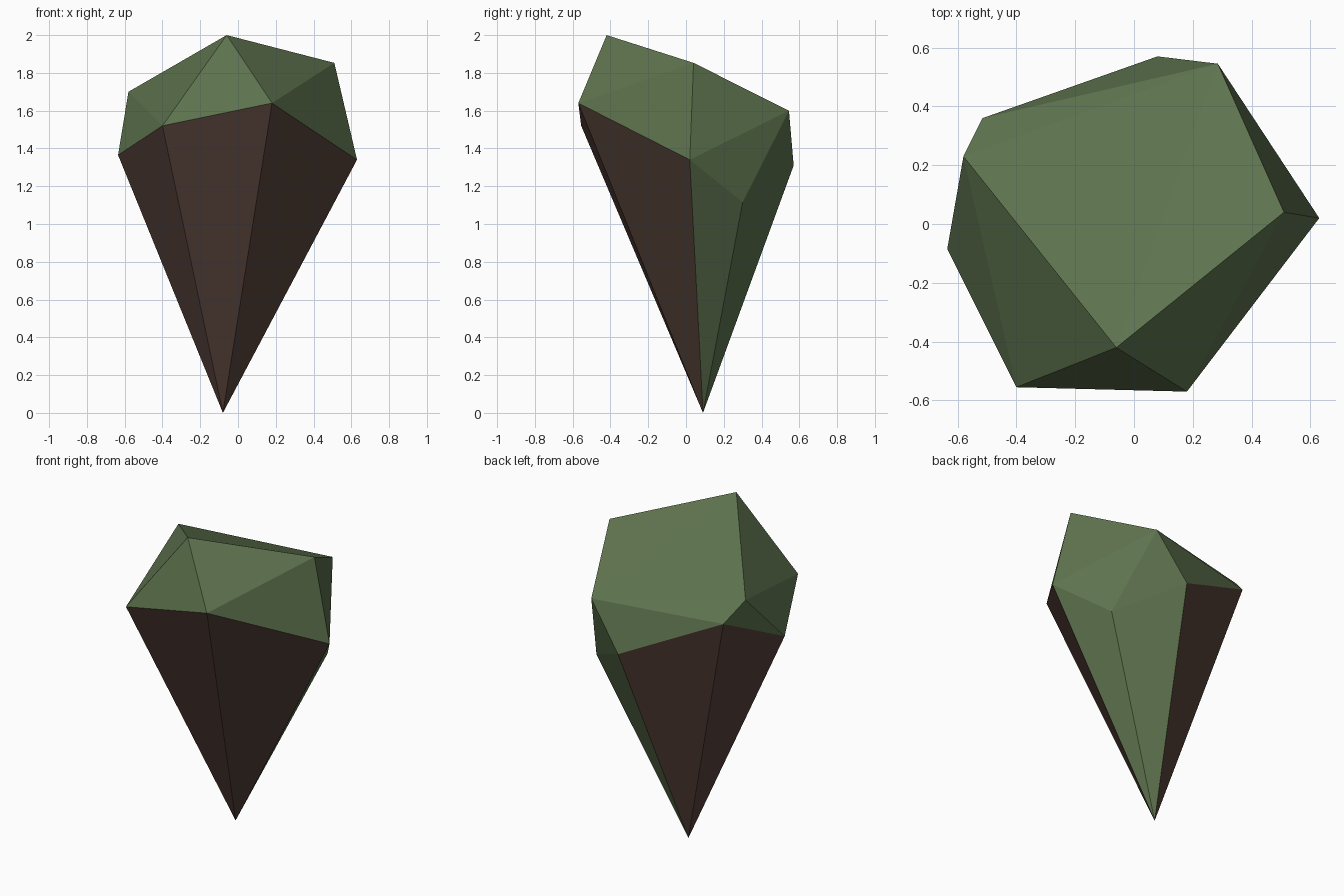
import bpy, bmesh

if "Cube" in bpy.data.objects:
    bpy.data.objects.remove(bpy.data.objects["Cube"])

def material(name, rgb):
    m = bpy.data.materials.new(name)
    m.diffuse_color = (*rgb, 1)
    m.use_nodes = True
    m.node_tree.nodes["Principled BSDF"].inputs["Base Color"].default_value = m.diffuse_color
    return m

moss = material("moss green", (0.11, 0.17, 0.075))
earth = material("earth brown", (0.095, 0.053, 0.042))

# Rim of the widest part, counter-clockwise from the left
rim = [(-0.635, -0.085, 1.365), (-0.40, -0.555, 1.52), (0.18, -0.57, 1.64),
       (0.63, 0.02, 1.34), (0.42, 0.30, 1.115), (0.08, 0.57, 1.31),
       (-0.515, 0.36, 1.58)]
# Corners of the sloping top: front, right, back, left
crown = [(-0.06, -0.42, 2.0), (0.51, 0.04, 1.853), (0.285, 0.545, 1.60),
         (-0.58, 0.23, 1.70)]
tip = (-0.08, 0.09, 0.0)

bm = bmesh.new()
R = [bm.verts.new(p) for p in rim]
C = [bm.verts.new(p) for p in crown]
T = bm.verts.new(tip)

# Tapering root: a fan from the tip, mossy on the two back right sides
for i in range(7):
    f = bm.faces.new((R[i], T, R[(i + 1) % 7]))
    f.material_index = 0 if i in (3, 4) else 1

# Sloping top
bm.faces.new((C[0], C[1], C[2]))
bm.faces.new((C[0], C[2], C[3]))

# Mossy sides: each crown corner fans over its stretch of the rim
for c, first, last in ((0, 1, 2), (1, 2, 3), (2, 3, 6), (3, 6, 8)):
    for i in range(first, last):
        bm.faces.new((C[c], R[i % 7], R[(i + 1) % 7]))
    # Link to the next crown corner
    bm.faces.new((C[c], R[last % 7], C[(c + 1) % 4]))

bmesh.ops.recalc_face_normals(bm, faces=bm.faces)
mesh = bpy.data.meshes.new("mossy_rock")
bm.to_mesh(mesh)
bm.free()
mesh.materials.append(moss)
mesh.materials.append(earth)
rock = bpy.data.objects.new("mossy_rock", mesh)
bpy.context.collection.objects.link(rock)
